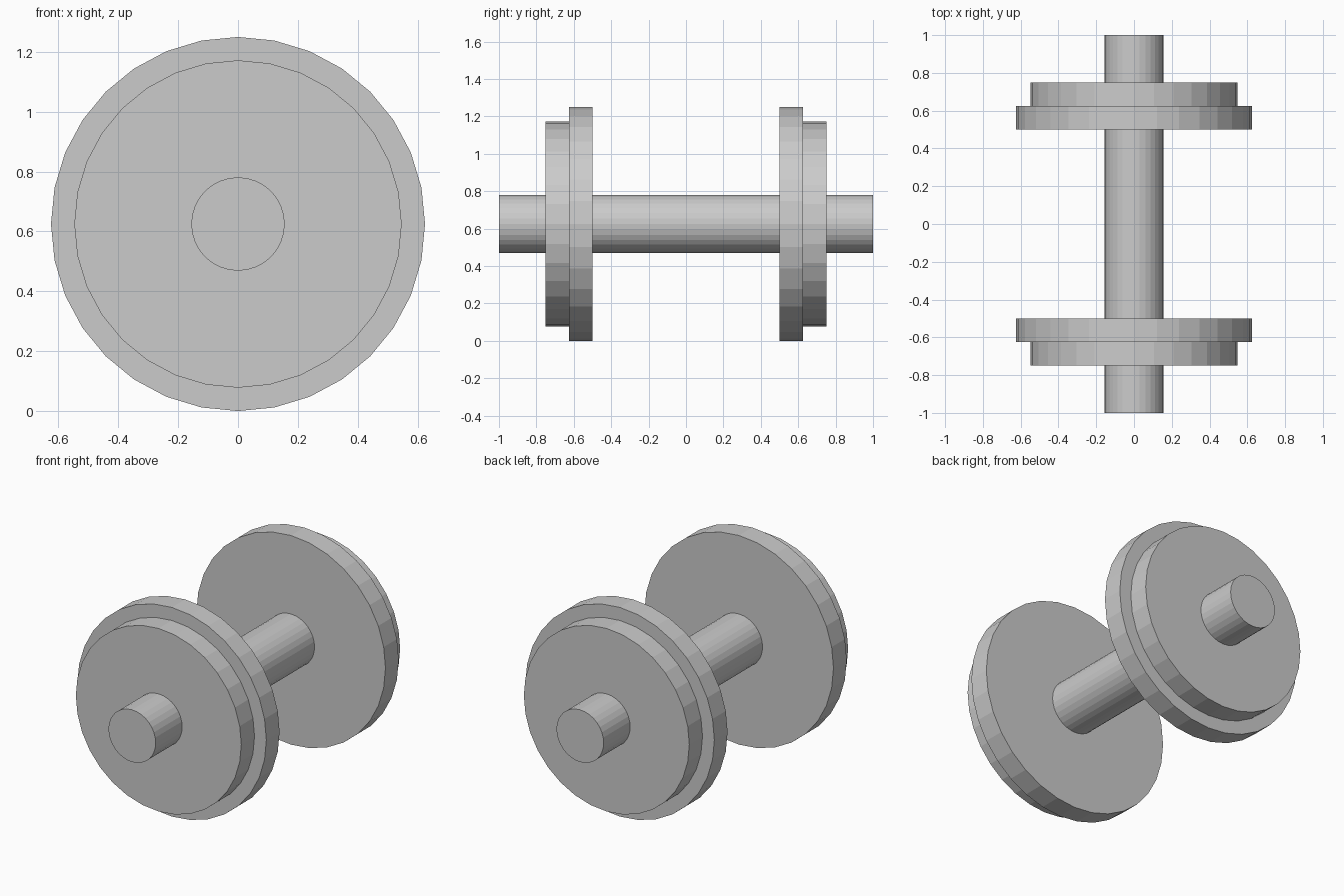
import bpy
import math

cube = bpy.data.objects.get("Cube")
if cube:
    bpy.data.objects.remove(cube, do_unlink=True)

steel = bpy.data.materials.new("light_grey_steel")
steel.use_nodes = True
GREY = (0.6, 0.6, 0.6, 1)
steel.diffuse_color = GREY
steel.node_tree.nodes["Principled BSDF"].inputs["Base Color"].default_value = GREY

SIDES = 32
FLANGE_R, TREAD_R, AXLE_R = 0.625, 0.547, 0.156
FLANGE_IN, FLANGE_OUT, TREAD_OUT = 0.5, 0.625, 0.75


def turned_part(name, profile):
    """Turn a (radius, y) profile about the axle line, with flat end caps."""
    verts, faces = [], []
    for radius, y in profile:
        for i in range(SIDES):
            a = math.tau * i / SIDES
            verts.append((radius * math.cos(a), y, radius * math.sin(a)))
    for ring in range(len(profile) - 1):
        for i in range(SIDES):
            j = (i + 1) % SIDES
            low, high = ring * SIDES, (ring + 1) * SIDES
            faces.append((low + i, high + i, high + j, low + j))
    faces.append(tuple(range(SIDES)))
    last = (len(profile) - 1) * SIDES
    faces.append(tuple(reversed(range(last, last + SIDES))))
    mesh = bpy.data.meshes.new(name)
    mesh.from_pydata(verts, [], faces)
    mesh.materials.append(steel)
    obj = bpy.data.objects.new(name, mesh)
    obj.location.z = FLANGE_R
    bpy.context.collection.objects.link(obj)
    return obj


# Axle running through both wheels
turned_part("axle", [(AXLE_R, -1), (AXLE_R, 1)])

# Stepped wheel: wide flange inside, narrower tread outside
wheel = [(FLANGE_R, FLANGE_IN), (FLANGE_R, FLANGE_OUT),
         (TREAD_R, FLANGE_OUT), (TREAD_R, TREAD_OUT)]
turned_part("back_wheel", wheel)
turned_part("front_wheel", [(r, -y) for r, y in reversed(wheel)])
